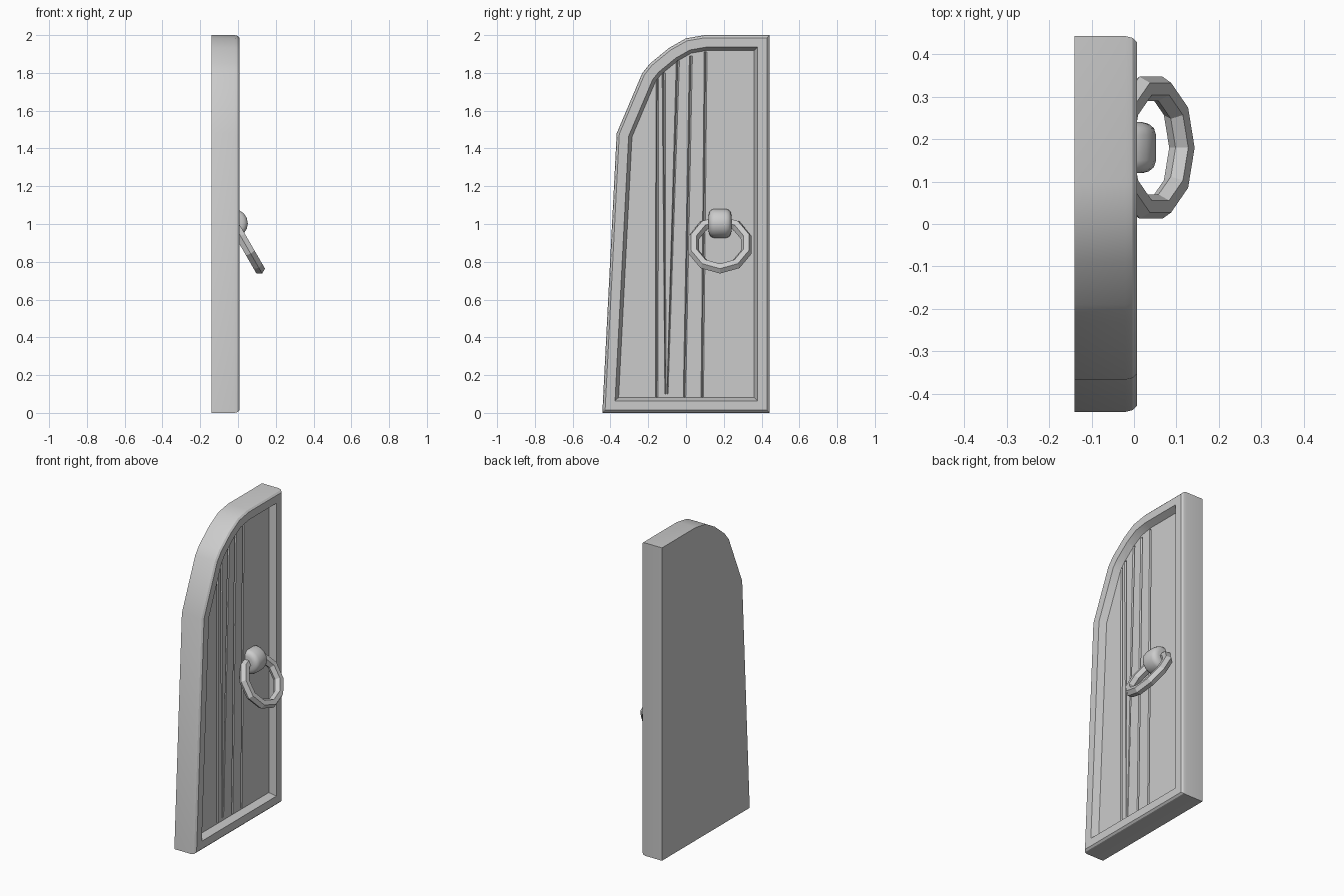
import bpy, bmesh, math
from mathutils import Vector, Matrix

if "Cube" in bpy.data.objects:
    bpy.data.objects.remove(bpy.data.objects["Cube"])


def make_object(name, bm, smooth=None):
    bmesh.ops.recalc_face_normals(bm, faces=bm.faces[:])
    mesh = bpy.data.meshes.new(name)
    bm.to_mesh(mesh)
    bm.free()
    obj = bpy.data.objects.new(name, mesh)
    bpy.context.collection.objects.link(obj)
    if smooth:
        bpy.ops.object.select_all(action='DESELECT')
        obj.select_set(True)
        bpy.context.view_layer.objects.active = obj
        bpy.ops.object.shade_smooth_by_angle(angle=math.radians(smooth))
    return obj


def inset(points, d):
    """Offset a counter-clockwise convex outline inwards with mitred corners."""
    result = []
    for i, p in enumerate(points):
        a = (p - points[i - 1]).normalized()
        b = (points[(i + 1) % len(points)] - p).normalized()
        na, nb = Vector((-a.y, a.x)), Vector((-b.y, b.x))
        result.append(p + (na + nb) * d / (1 + na.dot(nb)))
    return result


def loft(bm, rings):
    """Skin successive closed rings and cap both ends."""
    loops = [[bm.verts.new(co) for co in ring] for ring in rings]
    for lo, hi in zip(loops, loops[1:]):
        for i in range(len(lo)):
            j = (i + 1) % len(lo)
            bm.faces.new((lo[i], lo[j], hi[j], hi[i]))
    bm.faces.new(loops[0][::-1])
    bm.faces.new(loops[-1])


# Door leaf: arched outline, rounded front edge, raised border, sunken panel
outline = [Vector(p) for p in (
    (-0.443, 0), (0.443, 0), (0.443, 2), (0.1, 2), (0, 1.983),
    (-0.09, 1.932), (-0.19, 1.85), (-0.232, 1.798), (-0.367, 1.48))]
steps = [(-0.14, 0), (-0.02, 0), (-0.003, 0.004), (0.007, 0.014),
         (0.007, 0.064), (-0.035, 0.082)]
bm = bmesh.new()
loft(bm, [[(x, p.x, p.y) for p in inset(outline, d)] for x, d in steps])
door = make_object("door_leaf", bm)

# Plank joints: V grooves from bottom (y, z) to top (y, z), with end widths
grooves = [((-0.155, 0.085), (-0.152, 1.77), 0.014, 0.016),
           ((-0.109, 0.10), (-0.118, 1.80), 0.006, 0.018),
           ((-0.098, 0.10), (-0.043, 1.865), 0.006, 0.018),
           ((-0.008, 0.085), (0.026, 1.89), 0.014, 0.017),
           ((0.086, 0.085), (0.104, 1.91), 0.014, 0.016)]
for k, (low, high, w0, w1) in enumerate(grooves):
    bm = bmesh.new()
    loft(bm, [[(-0.034, y - w / 2, z), (-0.034, y + w / 2, z), (-0.049, y, z)]
              for (y, z), w in ((low, w0), (high, w1))])
    cutter = make_object(f"groove_cutter_{k + 1}", bm)
    cutter.hide_render = True
    mod = door.modifiers.new("groove", 'BOOLEAN')
    mod.operation = 'DIFFERENCE'
    mod.solver = 'EXACT'
    mod.object = cutter
    bpy.context.view_layer.objects.active = door
    bpy.ops.object.modifier_apply(modifier=mod.name)
    bpy.data.objects.remove(cutter)

# Smooth only the shallow angles of the door edge
bpy.ops.object.select_all(action='DESELECT')
door.select_set(True)
bpy.context.view_layer.objects.active = door
bpy.ops.object.shade_smooth_by_angle(angle=math.radians(30))

# Pull ring: ten-sided hoop with a six-sided section, hanging outwards
bpy.ops.mesh.primitive_torus_add(major_segments=10, minor_segments=6,
                                 major_radius=0.146, minor_radius=0.03)
ring = bpy.context.object
ring.name = "pull_ring"
ring.data.transform(Matrix.Translation((0.04, 0.18, 0.89))
                    @ Matrix.Rotation(math.radians(60), 4, 'Y'))

# Ring boss: rounded barrel lying across the panel
bm = bmesh.new()
profile = [(-0.060, 0.045), (-0.056, 0.060), (-0.046, 0.072), (-0.030, 0.077),
           (0.030, 0.077), (0.046, 0.072), (0.056, 0.060), (0.060, 0.045)]
loft(bm, [[(-0.025 + r * math.cos(t), 0.18 + y, 1.003 + r * math.sin(t))
           for t in (i * math.tau / 16 for i in range(16))]
          for y, r in profile])
make_object("ring_boss", bm, smooth=50)
